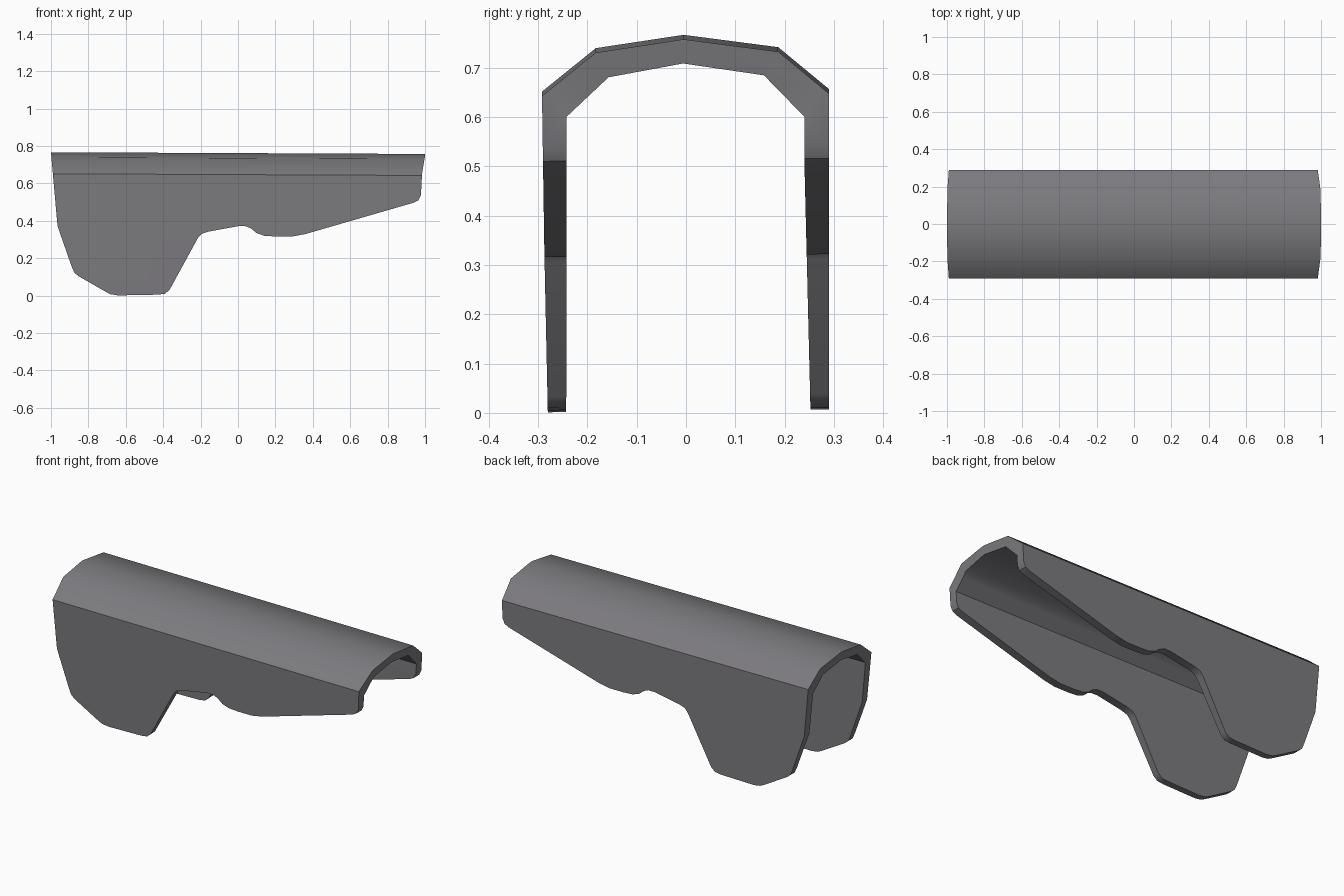
import bpy
import bmesh
import math

cube = bpy.data.objects.get("Cube")
if cube:
    bpy.data.objects.remove(cube, do_unlink=True)

# Single grey material
grey = bpy.data.materials.new("warm grey")
grey.use_nodes = True
colour = (0.2, 0.195, 0.21, 1)
grey.diffuse_color = colour
grey.node_tree.nodes["Principled BSDF"].inputs["Base Color"].default_value = colour


def prism(name, start, end):
    """Solid between two matching closed outlines."""
    bm = bmesh.new()
    a = [bm.verts.new(p) for p in start]
    b = [bm.verts.new(p) for p in end]
    bm.faces.new(a)
    bm.faces.new(b)
    for i in range(len(a)):
        j = (i + 1) % len(a)
        bm.faces.new((a[i], a[j], b[j], b[i]))
    bmesh.ops.recalc_face_normals(bm, faces=bm.faces)
    mesh = bpy.data.meshes.new(name)
    bm.to_mesh(mesh)
    bm.free()
    mesh.materials.append(grey)
    obj = bpy.data.objects.new(name, mesh)
    bpy.context.collection.objects.link(obj)
    return obj


# Arch cross-section (y, z): outer skin, then inner skin back again
arch = [(-.278, -.1), (-.287, .32), (-.292, .652), (-.183, .74), (-.005, .767),
        (.187, .742), (.29, .657), (.29, -.1),
        (.255, -.1), (.24, .52), (.24, .61), (.158, .694), (-.006, .718),
        (-.157, .69), (-.242, .61), (-.243, -.1)]
shell = prism("cover_shell",
              [(-1.1, y, z) for y, z in arch],
              [(1.1, y, z - .01) for y, z in arch])

# Side outline (x, z) that trims the arch
side = [(-1.003, .8), (-1, .767), (-.99, .655), (-.965, .375), (-.89, .16),
        (-.875, .125), (-.85, .105), (-.71, .025), (-.68, .01), (-.64, .004),
        (-.43, .008), (-.39, .013), (-.365, .035), (-.215, .31), (-.195, .333),
        (-.16, .345), (0, .374), (.04, .374), (.07, .362), (.1, .337),
        (.14, .323), (.2, .319), (.29, .319), (.36, .332), (.94, .5),
        (.965, .513), (.978, .54), (.984, .655), (1, .75), (1, .8)]
trim = prism("side_trim",
             [(x, -.5, z - .005) for x, z in side],
             [(x, .5, z + .005) for x, z in side])
trim.hide_render = True

# Trim the arch to the outline
cut = shell.modifiers.new("trim", "BOOLEAN")
cut.operation = "INTERSECT"
cut.solver = "EXACT"
cut.object = trim
bpy.ops.object.select_all(action="DESELECT")
bpy.context.view_layer.objects.active = shell
shell.select_set(True)
bpy.ops.object.modifier_apply(modifier=cut.name)
bpy.data.objects.remove(trim, do_unlink=True)

# Smooth roof and rounded rim corners, crisp shoulders and edges
bpy.ops.object.shade_smooth_by_angle(angle=math.radians(35))
